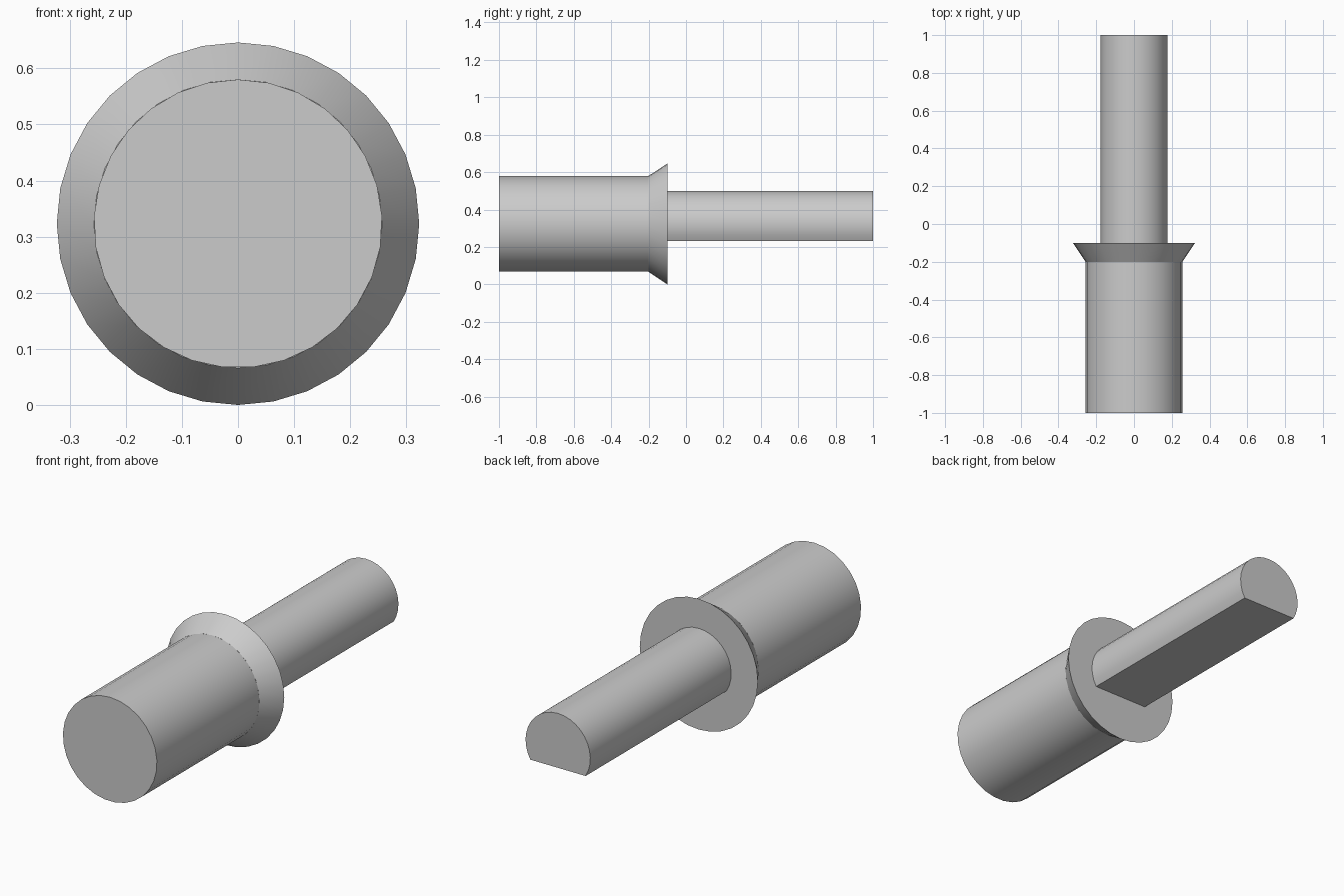
import bpy, bmesh
from math import sin, cos, asin, pi, radians

AXIS_Z = 0.323

if "Cube" in bpy.data.objects:
    bpy.data.objects.remove(bpy.data.objects["Cube"], do_unlink=True)

grey = bpy.data.materials.new("plain grey")
grey.use_nodes = True
colour = (0.6, 0.6, 0.6, 1)
grey.diffuse_color = colour
grey.node_tree.nodes["Principled BSDF"].inputs["Base Color"].default_value = colour


def lathe_part(name, angles, y0, r0, y1, r1):
    """Closed solid between two matching sections across the y axis."""
    bm = bmesh.new()
    rings = [[bm.verts.new((r * sin(a), y, AXIS_Z + r * cos(a))) for a in angles]
             for y, r in ((y0, r0), (y1, r1))]
    n = len(angles)
    for i in range(n):
        j = (i + 1) % n
        bm.faces.new((rings[0][i], rings[0][j], rings[1][j], rings[1][i]))
    for ring in rings:
        bm.faces.new(ring)
    bmesh.ops.recalc_face_normals(bm, faces=bm.faces[:])
    mesh = bpy.data.meshes.new(name)
    bm.to_mesh(mesh)
    bm.free()
    mesh.materials.append(grey)
    obj = bpy.data.objects.new(name, mesh)
    bpy.context.collection.objects.link(obj)
    bpy.ops.object.select_all(action="DESELECT")
    obj.select_set(True)
    bpy.context.view_layer.objects.active = obj
    bpy.ops.object.shade_smooth_by_angle(angle=radians(30))


def circle(n):
    return [2 * pi * i / n for i in range(n)]


# Thick front body
lathe_part("body", circle(29), -1, 0.257, -0.2, 0.257)

# Flared collar
lathe_part("collar", circle(32), -0.2, 0.257, -0.1, 0.323)

# D-shaped shaft: an arc closed by a flat underside
radius, flat_drop = 0.177, 0.092
half = pi / 2 + asin(flat_drop / radius)
steps = 22
lathe_part("shaft", [-half + 2 * half * i / steps for i in range(steps + 1)],
           -0.1, radius, 1, radius)
